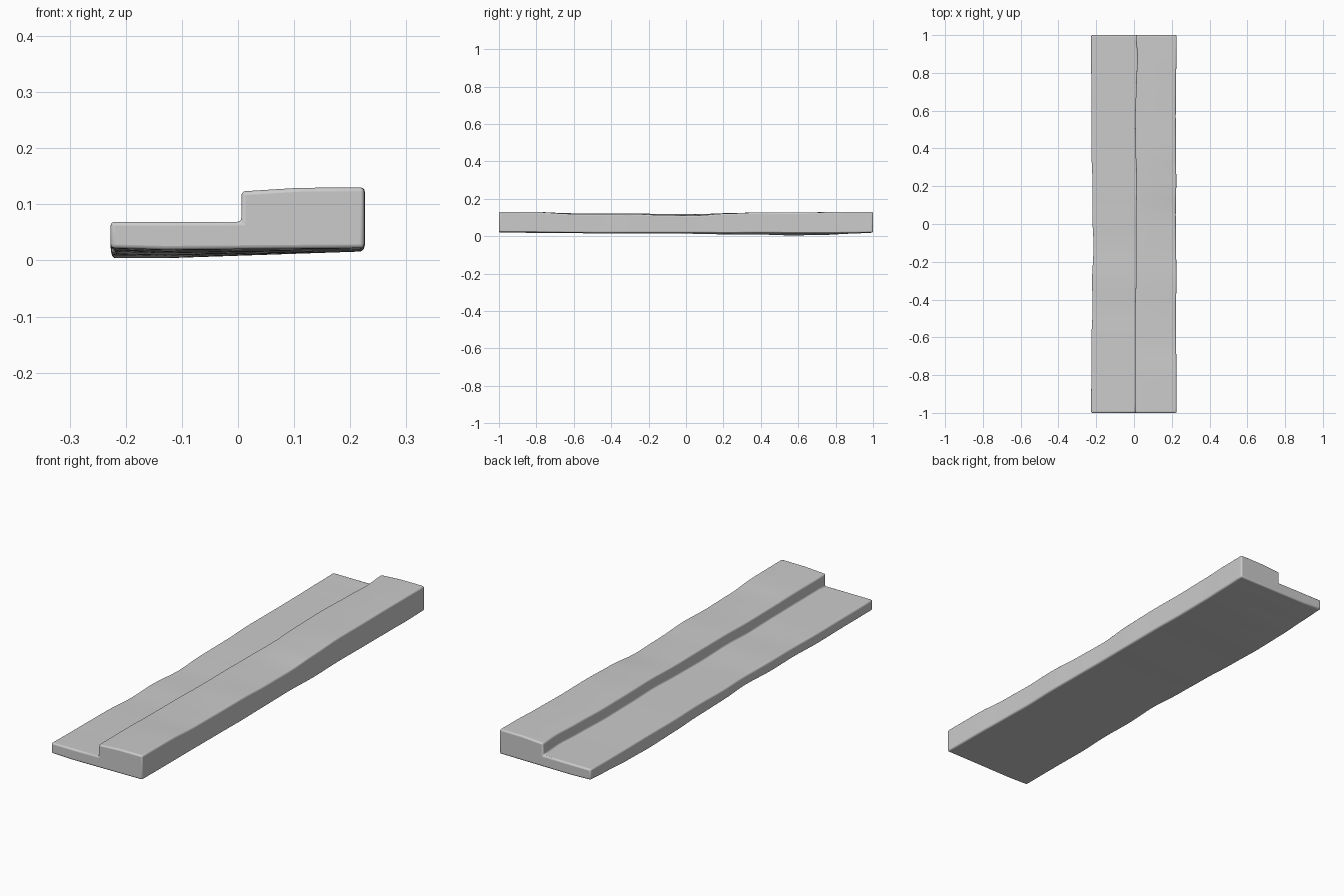
import bpy, bmesh, math

if "Cube" in bpy.data.objects:
    bpy.data.objects.remove(bpy.data.objects["Cube"])

# Stations along the plank:
# y, left x, step x, right x, bottom left z, bottom right z, ledge z, inner top z, outer top z
STATIONS = [
    (-1.00, -.227, .006, .225, .022, .022, .069, .123, .130),
    (-0.80, -.226, .006, .225, .021, .021, .068, .123, .129),
    (-0.62, -.226, .006, .223, .019, .019, .067, .120, .119),
    (-0.45, -.219, .006, .222, .018, .017, .064, .119, .117),
    (-0.30, -.222, .010, .225, .018, .018, .066, .119, .119),
    (-0.12, -.214, .010, .223, .018, .018, .062, .119, .112),
    ( 0.05, -.221, .010, .221, .015, .018, .064, .118, .110),
    ( 0.22, -.220, .014, .224, .011, .016, .066, .119, .121),
    ( 0.40, -.226, .008, .222, .009, .018, .067, .121, .127),
    ( 0.57, -.225, .006, .221, .004, .016, .067, .122, .126),
    ( 0.75, -.226, .012, .222, .008, .016, .067, .122, .128),
    ( 0.88, -.227, .018, .225, .016, .017, .068, .122, .130),
    ( 1.00, -.227, .010, .226, .022, .020, .069, .123, .130),
]
STEPS = 4


def section(s):
    """Stepped cross-section: thin ledge on the left, raised board on the right."""
    y, xl, xs, xr, bl, br, ledge, inner, outer = s
    bottom_mid = bl + (br - bl) * .25 - .003
    return [(xl, y, bl), (-.13, y, bottom_mid), (xr, y, br), (xr, y, outer),
            (.11, y, (inner + outer) / 2 + .003), (xs, y, inner),
            (xs, y, ledge), (-.11, y, ledge), (xl, y, ledge)]


# Smoothly blended stations
rows = []
for a, b in zip(STATIONS, STATIONS[1:]):
    for i in range(STEPS):
        t = i / STEPS
        e = t * t * (3 - 2 * t)
        rows.append([a[0] + (b[0] - a[0]) * t] + [p + (q - p) * e for p, q in zip(a[1:], b[1:])])
rows.append(STATIONS[-1])

# Loft and cap the plank
bm = bmesh.new()
rings = [[bm.verts.new(p) for p in section(r)] for r in rows]
for r0, r1 in zip(rings, rings[1:]):
    for i in range(len(r0)):
        j = (i + 1) % len(r0)
        bm.faces.new((r0[i], r0[j], r1[j], r1[i]))
bm.faces.new(rings[0])
bm.faces.new(rings[-1])
bmesh.ops.recalc_face_normals(bm, faces=bm.faces[:])

mesh = bpy.data.meshes.new("stepped_plank")
bm.to_mesh(mesh)
bm.free()
plank = bpy.data.objects.new("stepped_plank", mesh)
bpy.context.collection.objects.link(plank)

# Worn, rounded edges
bevel = plank.modifiers.new("worn_edges", 'BEVEL')
bevel.width = .007
bevel.segments = 3
bevel.limit_method = 'ANGLE'
bevel.angle_limit = math.radians(50)

bpy.context.view_layer.objects.active = plank
plank.select_set(True)
bpy.ops.object.shade_smooth_by_angle(angle=math.radians(40))
